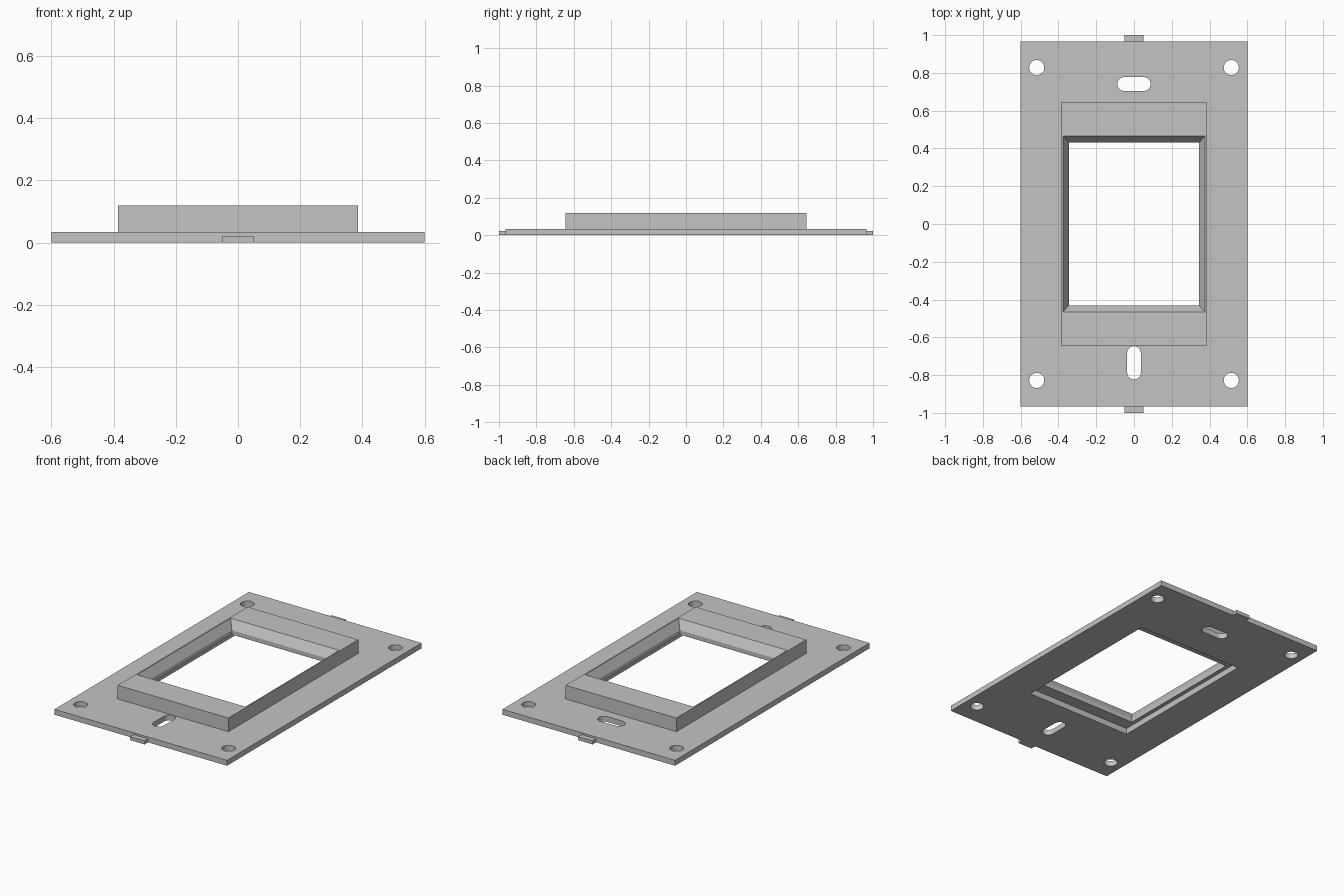
import bpy, bmesh, math

cube = bpy.data.objects.get("Cube")
if cube:
    bpy.data.objects.remove(cube, do_unlink=True)

# One grey for every part
grey = bpy.data.materials.new("plain grey")
grey.use_nodes = True
grey.diffuse_color = (0.55, 0.55, 0.55, 1)
grey.node_tree.nodes["Principled BSDF"].inputs["Base Color"].default_value = (0.55, 0.55, 0.55, 1)


def make_object(name, bm):
    bmesh.ops.recalc_face_normals(bm, faces=bm.faces)
    mesh = bpy.data.meshes.new(name)
    bm.to_mesh(mesh)
    bm.free()
    mesh.materials.append(grey)
    obj = bpy.data.objects.new(name, mesh)
    bpy.context.collection.objects.link(obj)
    return obj


def loft_closed(name, section):
    """Sweep a closed section of (half width, half depth, height) round a rectangle."""
    bm = bmesh.new()
    corners = [(1, 1), (-1, 1), (-1, -1), (1, -1)]
    rings = [[bm.verts.new((sx * w, sy * d, z)) for sx, sy in corners] for w, d, z in section]
    for i, ring in enumerate(rings):
        nxt = rings[(i + 1) % len(rings)]
        for k in range(4):
            j = (k + 1) % 4
            bm.faces.new((ring[k], ring[j], nxt[j], nxt[k]))
    return make_object(name, bm)


def slot_prism(bm, x, y, radius, stretch_x=0, stretch_y=0, steps=16):
    """Upright prism with a round or rounded-slot outline."""
    outline = []
    for quarter in range(4):
        for i in range(steps // 2 + 1):
            a = (quarter + i / (steps // 2)) * math.pi / 2
            sx = 1 if quarter in (0, 3) else -1
            sy = 1 if quarter < 2 else -1
            outline.append((x + sx * stretch_x + radius * math.cos(a),
                            y + sy * stretch_y + radius * math.sin(a)))
    verts = [bm.verts.new((px, py, -0.1)) for px, py in outline]
    bmesh.ops.remove_doubles(bm, verts=verts, dist=1e-5)
    verts = [v for v in verts if v.is_valid]
    base = bm.faces.new(verts)
    top = bmesh.ops.extrude_face_region(bm, geom=[base])
    moved = [g for g in top["geom"] if isinstance(g, bmesh.types.BMVert)]
    bmesh.ops.translate(bm, verts=moved, vec=(0, 0, 0.3))


# Plate, raised surround, bevelled opening and underside recess
plate = loft_closed("mounting_plate", [
    (0.6, 0.966, 0), (0.6, 0.966, 0.034),
    (0.385, 0.645, 0.034), (0.385, 0.645, 0.12),
    (0.377, 0.465, 0.12), (0.345, 0.432, 0.065),
    (0.345, 0.432, 0.038), (0.37, 0.51, 0.038), (0.37, 0.51, 0),
])

# Corner screw holes and the two slots
bm = bmesh.new()
for sx in (-1, 1):
    for sy in (-1, 1):
        slot_prism(bm, sx * 0.515, sy * 0.828, 0.04)
slot_prism(bm, 0, 0.741, 0.037, stretch_x=0.051)
slot_prism(bm, 0, -0.735, 0.036, stretch_y=0.052)
cutter = make_object("hole_cutter", bm)
cutter.hide_render = True

cut = plate.modifiers.new("holes", "BOOLEAN")
cut.operation = "DIFFERENCE"
cut.solver = "EXACT"
cut.object = cutter
bpy.ops.object.select_all(action="DESELECT")
bpy.context.view_layer.objects.active = plate
plate.select_set(True)
bpy.ops.object.modifier_apply(modifier=cut.name)
bpy.data.objects.remove(cutter, do_unlink=True)
bpy.ops.object.shade_smooth_by_angle(angle=math.radians(25))

# Thin locating tabs at both ends
for name, side in (("front_tab", -1), ("back_tab", 1)):
    bm = bmesh.new()
    bmesh.ops.create_cube(bm, size=1)
    bmesh.ops.scale(bm, vec=(0.1, 0.034, 0.022), verts=bm.verts)
    bmesh.ops.translate(bm, vec=(0, side * 0.983, 0.011), verts=bm.verts)
    make_object(name, bm)
